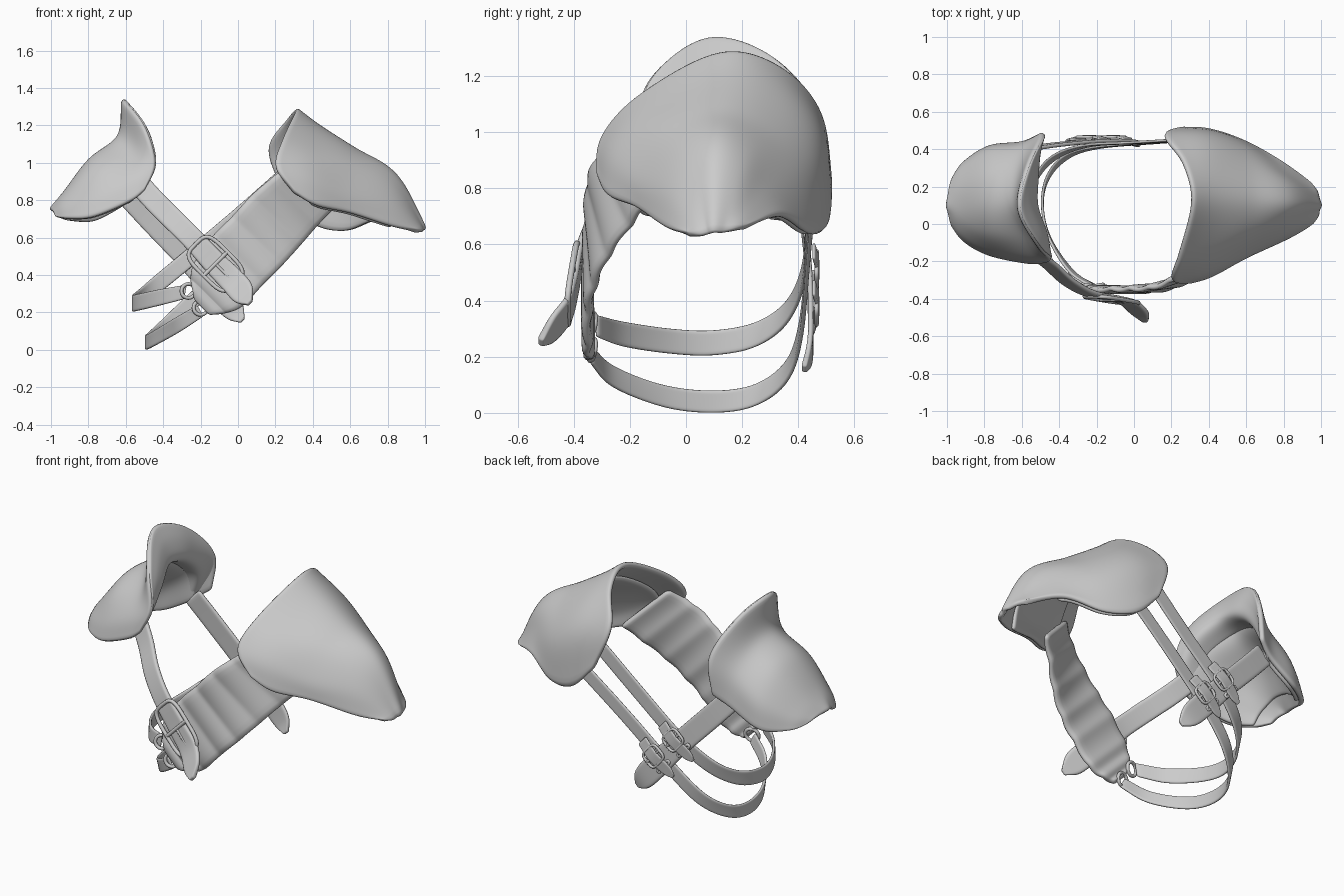
import bpy, math
from mathutils import Vector as V


def spline(pts, n):
    """Smooth curve through all points, n samples per span."""
    p = [2 * pts[0] - pts[1]] + list(pts) + [2 * pts[-1] - pts[-2]]
    out = []
    for i in range(1, len(p) - 2):
        a, b, c, d = p[i - 1:i + 3]
        for k in range(n):
            t = k / n
            out.append(0.5 * (2 * b + (c - a) * t + (2 * a - 5 * b + 4 * c - d) * t * t
                              + (3 * b - a - 3 * c + d) * t ** 3))
    return out + [pts[-1]]


def loft(rows, nu, nv):
    rows = [spline(r, nv) for r in rows]
    cols = [spline(c, nu) for c in zip(*rows)]
    return [list(r) for r in zip(*cols)]


def sheet(name, grid, thick):
    h, w = len(grid), len(grid[0])
    me = bpy.data.meshes.new(name)
    me.from_pydata([p for r in grid for p in r], [],
                   [(i * w + j, i * w + j + 1, (i + 1) * w + j + 1, (i + 1) * w + j)
                    for i in range(h - 1) for j in range(w - 1)])
    ob = bpy.data.objects.new(name, me)
    bpy.context.collection.objects.link(ob)
    me.polygons.foreach_set("use_smooth", [True] * len(me.polygons))
    s = ob.modifiers.new("thickness", 'SOLIDIFY')
    s.thickness, s.offset = thick, 0
    ob.modifiers.new("rounding", 'SUBSURF').levels = 1
    ob.modifiers["rounding"].render_levels = 1
    return ob


def strap(name, pts, thick=0.02, pad=0.0, n=6):
    """Points are x, y, z, angle of the width in the xz plane, width, optional lean in y."""
    rows = []
    for x, y, z, a, w, *lean in pts:
        d = V((math.cos(math.radians(a)), -sum(lean), math.sin(math.radians(a)))) * w / 2
        c = V((x, y, z))
        rows.append([c - d, c, c + d])
    grid = loft(rows, n, 3)
    for i, r in enumerate(grid):
        for p in r:
            p.y -= pad * abs(math.sin(math.pi * i / n))
    return sheet(name, grid, thick)


def wire(name, pts, r, cyclic):
    cu = bpy.data.curves.new(name, 'CURVE')
    cu.dimensions, cu.bevel_depth, cu.bevel_resolution = '3D', r, 2
    cu.use_fill_caps = True
    s = cu.splines.new('POLY')
    s.points.add(len(pts) - 1)
    for q, p in zip(s.points, pts):
        q.co = (*p, 1)
    s.use_cyclic_u, s.use_smooth = cyclic, True
    ob = bpy.data.objects.new(name, cu)
    bpy.context.collection.objects.link(ob)


def buckle(name, c, ang, length, width, r, power=0.5, bar=True, tilt=0.0):
    a = math.radians(ang)
    u = V((math.cos(a), tilt, math.sin(a)))
    v = V((-math.sin(a), 0, math.cos(a)))
    c = V(c)

    def f(t):
        return math.copysign(abs(t) ** power, t)
    wire(name, [c + u * f(math.cos(k * math.pi / 16)) * length / 2
                + v * f(math.sin(k * math.pi / 16)) * width / 2 for k in range(32)], r, True)
    if bar:
        wire(name + "_bar", [c - v * width / 2, c + v * width / 2], r, False)
        wire(name + "_prong", [c, c + u * length / 2], r * 0.8, False)


# Shoulder plates: sections from the neck rim to the outer tip, each front to back
left = [
    [(-.50, -.20, .85), (-.44, -.18, 1.0), (-.50, -.12, 1.20), (-.61, .08, 1.34), (-.56, .31, 1.27), (-.48, .47, 1.07), (-.50, .47, .85)],
    [(-.58, -.20, .79), (-.55, -.17, .93), (-.57, -.06, 1.06), (-.63, .10, 1.14), (-.62, .27, 1.10), (-.60, .40, .97), (-.60, .43, .78)],
    [(-.77, -.16, .71), (-.76, -.13, .83), (-.77, -.04, .96), (-.79, .10, 1.01), (-.78, .26, .98), (-.77, .38, .85), (-.77, .41, .69)],
    [(-.90, -.09, .70), (-.91, -.05, .77), (-.92, .02, .82), (-.92, .10, .84), (-.92, .20, .82), (-.91, .29, .76), (-.90, .33, .69)],
    [(-.97, 0.0, .71), (-.98, .03, .73), (-.99, .07, .74), (-1.0, .10, .745), (-.99, .15, .74), (-.98, .20, .73), (-.96, .25, .71)]]
right = [
    [(.30, -.31, .84), (.20, -.295, .98), (.24, -.16, 1.13), (.31, .12, 1.28), (.26, .33, 1.23), (.16, .47, 1.07), (.25, .51, .82)],
    [(.42, -.27, .77), (.38, -.25, .93), (.40, -.12, 1.07), (.43, .12, 1.19), (.41, .32, 1.14), (.38, .47, .98), (.40, .50, .67)],
    [(.60, -.17, .73), (.58, -.16, .85), (.60, -.05, 1.0), (.62, .12, 1.07), (.61, .28, 1.01), (.58, .41, .87), (.58, .44, .635)],
    [(.82, -.07, .66), (.82, -.04, .78), (.83, .03, .88), (.84, .11, .93), (.83, .20, .89), (.80, .27, .80), (.77, .34, .70)],
    [(.96, .01, .635), (.985, .05, .63), (.99, .08, .635), (1.0, .10, .64), (.99, .13, .64), (.98, .17, .65), (.95, .21, .66)]]
for side, rows, core in (("left", left, V((-.68, .11, .68))), ("right", right, V((.5, .11, .64)))):
    rows = [[V(p) for p in r] for r in rows]
    grid = loft(rows, 6, 5)
    sheet(side + "_shoulder_plate", grid, 0.03)
    # Padded lining inside the plate
    sheet(side + "_lining", [[p.lerp(core, 0.08) for p in r] for r in grid[4:20]], 0.025)
    if side == "left":
        # Thick inner face of the standing collar
        swell = [V((.11, 0, .03)) * max(0, math.sin(math.pi * k / 6)) ** 0.6 for k in range(7)]
        mid = [a.lerp(b, 0.6) + s * 0.7 for a, b, s in zip(rows[0], rows[1], swell)]
        low = [p.lerp(core, 0.06) + s for p, s in zip(rows[1], swell)]
        under = [p.lerp(core, 0.08) for p in rows[1]]
        sheet("left_collar_face", loft([rows[0], mid, low, under], 4, 5), 0.015)

# Ribbed chest belt, tucked under the right plate
strap("chest_belt", [(.40, -.18, .88, 135, .34, .35), (.30, -.25, .79, 135, .36, .32), (.20, -.305, .69, 135, .38, .18),
                     (.10, -.332, .58, 135, .38, .05), (0, -.343, .48, 135, .38), (-.10, -.345, .36, 135, .36),
                     (-.16, -.34, .29, 135, .27), (-.19, -.335, .23, 135, .12)], 0.035, 0.012)

# Straps looping under the left arm to the back of the right plate
strap("upper_side_strap", [(-.28, -.32, .31, 80, .08), (-.42, -.22, .28, 85, .09), (-.53, -.05, .255, 90, .09),
                           (-.56, .10, .25, 90, .09), (-.52, .25, .28, 100, .09), (-.42, .36, .36, 120, .09),
                           (-.25, .42, .50, 131, .09), (0, .435, .71, 132, .09), (.25, .45, .93, 132, .09)], 0.015)
strap("lower_side_strap", [(-.20, -.34, .21, 120, .07), (-.33, -.26, .13, 110, .08), (-.45, -.08, .06, 95, .08),
                           (-.49, .10, .04, 90, .08), (-.46, .25, .065, 100, .08), (-.36, .36, .15, 120, .085),
                           (-.20, .41, .30, 131, .085), (.10, .435, .56, 132, .085), (.45, .46, .84, 132, .085)], 0.015)

# Straps of the left plate, front and back
strap("front_strap", [(-.54, -.16, .90, 45, .12), (-.45, -.22, .80, 45, .12), (-.35, -.31, .70, 45, .12),
                      (-.24, -.37, .59, 45, .12), (-.12, -.395, .46, 45, .13), (-.03, -.42, .37, 45, .14),
                      (.03, -.475, .30, 45, .13), (.065, -.52, .25, 45, .03)], 0.025)
strap("back_strap", [(-.58, .40, .82, 45, .13), (-.45, .42, .68, 45, .13), (-.25, .44, .47, 45, .13),
                     (-.10, .445, .30, 45, .14), (-.02, .44, .21, 45, .12), (.025, .42, .155, 45, .03)], 0.02)

# Buckles with strap tongues
buckle("front_buckle", (-.12, -.405, .46), -45, .30, .18, .011, tilt=-.12)
for name, x, z in (("upper", -.24, .51), ("lower", -.11, .38)):
    buckle(name + "_back_buckle", (x, .465, z), 41, .10, .12, .008)
    strap(name + "_tongue", [(x - .12, .445, z - .10, 131, .02), (x - .08, .455, z - .065, 131, .07),
                             (x, .47, z, 131, .075), (x + .08, .455, z + .07, 131, .075)], 0.012)
    buckle(name + "_keeper", (x - .06, .452, z - .05), 41, .02, .105, .008, bar=False)

# Rings joining the side straps to the chest belt
for i, (x, z) in enumerate(((-.265, .315), (-.20, .225))):
    buckle("belt_ring_%d" % i, (x, -.335, z), 30, .075, .075, .01, power=1, bar=False, tilt=.3)
